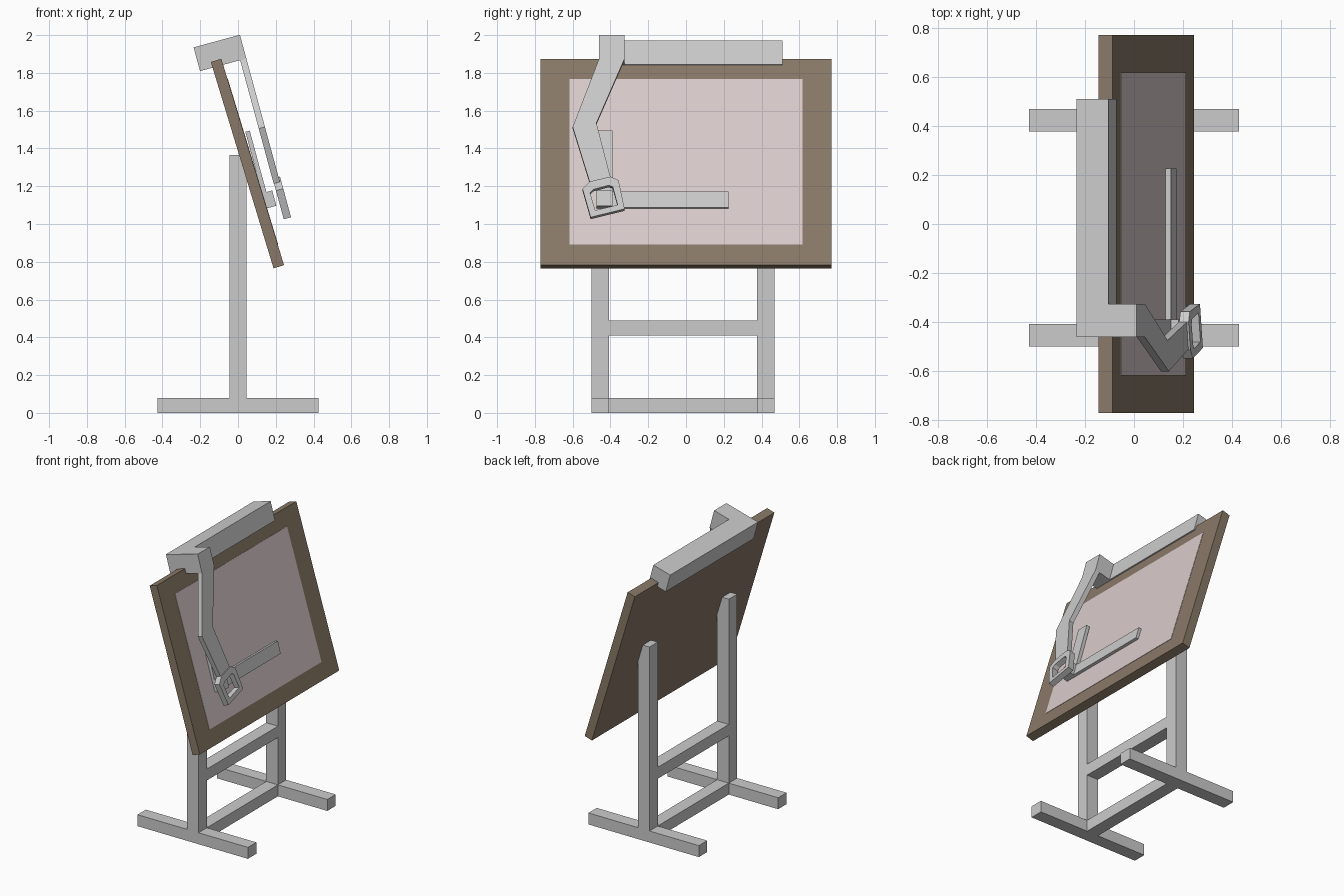
import bpy, bmesh
from math import radians
from mathutils import Matrix, Vector

if "Cube" in bpy.data.objects:
    bpy.data.objects.remove(bpy.data.objects["Cube"])


def material(name, color):
    m = bpy.data.materials.new(name)
    m.diffuse_color = color
    m.use_nodes = True
    m.node_tree.nodes["Principled BSDF"].inputs["Base Color"].default_value = m.diffuse_color
    return m


def finish(name, bm, frame, mat):
    bmesh.ops.recalc_face_normals(bm, faces=bm.faces)
    bm.transform(frame)
    me = bpy.data.meshes.new(name)
    bm.to_mesh(me)
    bm.free()
    ob = bpy.data.objects.new(name, me)
    bpy.context.collection.objects.link(ob)
    if mat:
        me.materials.append(mat)
    return ob


def box(name, x, y, z, frame=Matrix(), mat=None):
    """Box from (min, max) ranges, placed in a frame."""
    bm = bmesh.new()
    size = [r[1] - r[0] for r in (x, y, z)]
    mid = [(r[1] + r[0]) / 2 for r in (x, y, z)]
    bmesh.ops.create_cube(bm, size=1, matrix=Matrix.Translation(mid) @ Matrix.Diagonal((*size, 1)))
    return finish(name, bm, frame, mat)


def plate(name, outline, x, frame, hole=None):
    """Outline in (y, z) extruded along x; a hole needs the same point count."""
    bm = bmesh.new()
    loops = [[[bm.verts.new((xx, *p)) for p in pts] for xx in x]
             for pts in ([outline, hole] if hole else [outline])]
    n = len(outline)
    for a, b in loops:
        for i in range(n):
            j = (i + 1) % n
            bm.faces.new((a[i], a[j], b[j], b[i]))
    for side in range(2):
        if hole:
            o, h = loops[0][side], loops[1][side]
            for i in range(n):
                j = (i + 1) % n
                bm.faces.new((o[i], o[j], h[j], h[i]))
        else:
            bm.faces.new(loops[0][side])
    return finish(name, bm, frame, None)


wood = material("wood", (0.25, 0.19, 0.135, 1))
white = material("paper", (0.70, 0.60, 0.60, 1))

# Stand: two legs with feet, joined by two cross bars
for side, y in (("left", (-0.50, -0.408)), ("right", (0.376, 0.468))):
    box(side + "_leg", (-0.045, 0.045), y, (0.08, 1.365))
    box(side + "_foot", (-0.427, 0.427), y, (0, 0.08))
box("lower_cross_bar", (-0.045, 0.045), (-0.408, 0.376), (0, 0.08))
box("middle_cross_bar", (-0.045, 0.045), (-0.408, 0.376), (0.41, 0.49))

# Tilted board and sheet; local x is the board normal
board = Matrix.Translation((0.05, 0, 1.32)) @ Matrix.Rotation(radians(-16.9), 4, 'Y')
box("drawing_board", (-0.029, 0.029), (-0.77, 0.77), (-0.571, 0.571), board, wood)
box("paper_sheet", (0.028, 0.031), (-0.618, 0.618), (-0.458, 0.458), board, white)

# Drafting machine frame: origin at the rear top edge of the rail
mach = Matrix.Translation((-0.235, 0, 1.935)) @ Matrix.Rotation(radians(-15.2), 4, 'Y')
box("top_rail", (0, 0.135), (-0.325, 0.51), (-0.13, 0), mach)
box("rail_head", (0, 0.254), (-0.46, -0.325), (-0.13, 0), mach)

# Bent arm hanging from the head
plate("bent_arm", [(-0.46, -0.13), (-0.60, -0.505), (-0.51, -0.807),
                   (-0.40, -0.78), (-0.474, -0.483), (-0.325, -0.13)], (0.22, 0.254), mach)

# Open handle ring at the end of the arm
ring = [(-0.51, -0.807), (-0.548, -0.846), (-0.505, -1.003),
        (-0.325, -0.957), (-0.357, -0.800), (-0.40, -0.78)]
hole = [(-0.49, -0.850), (-0.508, -0.868), (-0.48, -0.965),
        (-0.362, -0.935), (-0.388, -0.835), (-0.41, -0.828)]
plate("handle_ring", ring, (0.222, 0.262), mach, hole)

# Hub block with the two rulers
box("ruler_hub", (0.147, 0.203), (-0.475, -0.39), (-0.924, -0.840), mach)
box("horizontal_ruler", (0.147, 0.171), (-0.39, 0.226), (-0.924, -0.838), mach)
box("vertical_ruler", (0.147, 0.171), (-0.475, -0.39), (-0.840, -0.503), mach)
